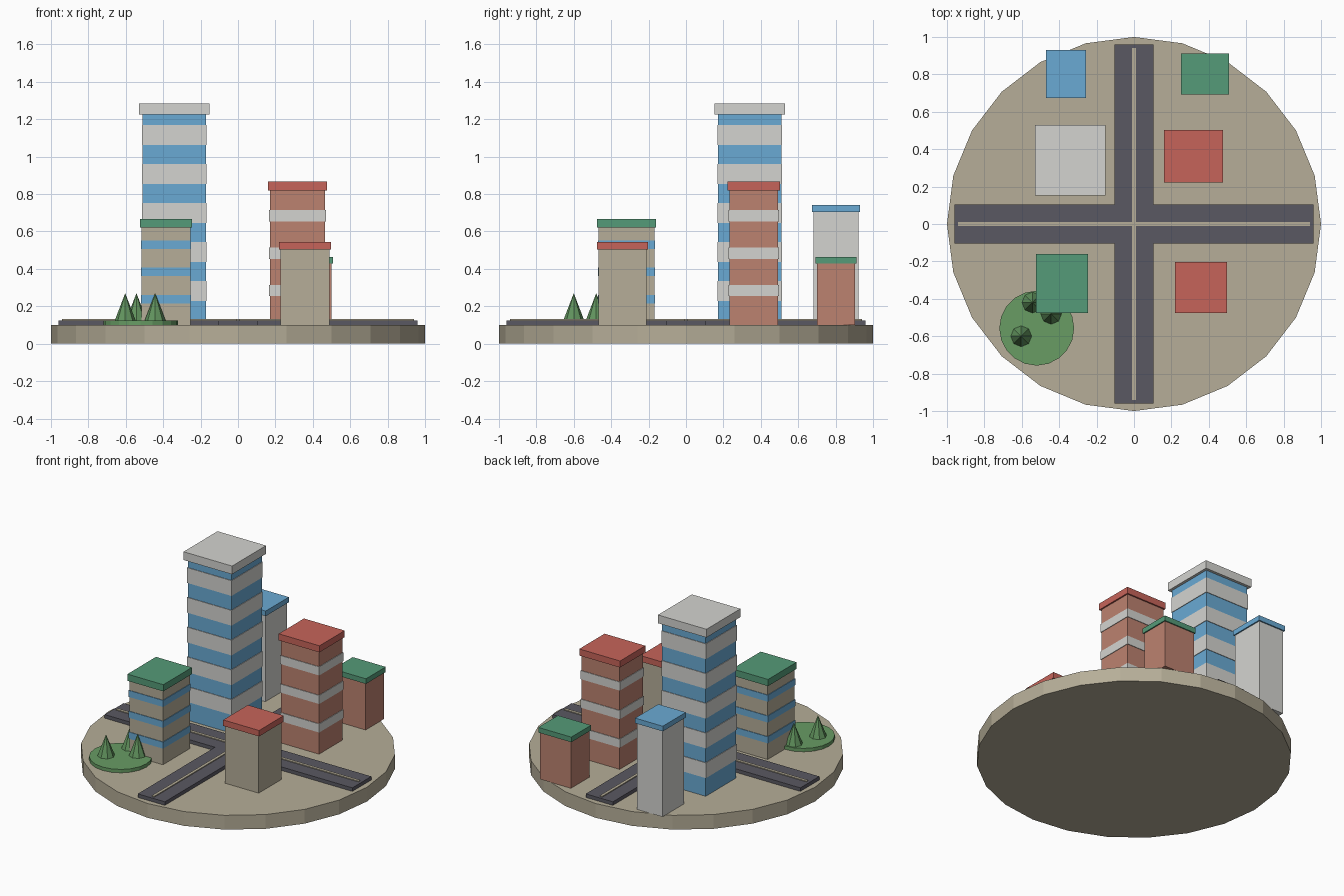
import bpy, bmesh, math

if "Cube" in bpy.data.objects:
    bpy.data.objects.remove(bpy.data.objects["Cube"])

def material(name, r, g, b):
    m = bpy.data.materials.new(name)
    lin = lambda c: ((c / 255 + 0.055) / 1.055) ** 2.4
    m.diffuse_color = (lin(r), lin(g), lin(b), 1)
    m.use_nodes = True
    m.node_tree.nodes["Principled BSDF"].inputs["Base Color"].default_value = m.diffuse_color
    return m

SAND = material("sand", 182, 174, 152)
ASPHALT = material("asphalt", 90, 89, 98)
PALE = material("pale grey", 212, 212, 208)
BLUE = material("glass blue", 106, 170, 212)
BRICK = material("brick", 188, 130, 112)
RED = material("roof red", 198, 100, 90)
GREEN = material("roof green", 85, 155, 120)
GRASS = material("grass", 104, 156, 100)
PINE = material("pine", 98, 148, 94)

def finish(name, bm, mat):
    bmesh.ops.recalc_face_normals(bm, faces=bm.faces)
    me = bpy.data.meshes.new(name)
    bm.to_mesh(me)
    bm.free()
    me.materials.append(mat)
    ob = bpy.data.objects.new(name, me)
    bpy.context.collection.objects.link(ob)
    return ob

def prism(name, pts, z0, z1, mat):
    """Upright solid from a flat outline."""
    bm = bmesh.new()
    face = bm.faces.new([bm.verts.new((x, y, z0)) for x, y in pts])
    top = bmesh.ops.extrude_face_region(bm, geom=[face])["geom"]
    bmesh.ops.translate(bm, vec=(0, 0, z1 - z0),
                        verts=[v for v in top if isinstance(v, bmesh.types.BMVert)])
    return finish(name, bm, mat)

def box(name, x, y, w, d, z0, z1, mat):
    pts = [(x + sx * w / 2, y + sy * d / 2)
           for sx, sy in ((-1, -1), (1, -1), (1, 1), (-1, 1))]
    return prism(name, pts, z0, z1, mat)

def ring(x, y, r, n):
    return [(x + r * math.cos(2 * math.pi * i / n), y + r * math.sin(2 * math.pi * i / n))
            for i in range(n)]

def cross(name, length, half, z0, z1, mat):
    """Plus-shaped slab made by turning one corner four times."""
    pts = []
    for k in range(4):
        c, s = ((1, 0), (0, 1), (-1, 0), (0, -1))[k]
        for x, y in ((length, -half), (length, half), (half, half)):
            pts.append((x * c - y * s, x * s + y * c))
    return prism(name, pts, z0, z1, mat)

GROUND = 0.1

def building(name, x, y, w, d, wall, eave, top, over, roof, bands=(), band_h=0, band_mat=None):
    box(name + "_walls", x, y, w, d, GROUND, eave, wall)
    box(name + "_roof", x, y, w + 2 * over, d + 2 * over, eave, top, roof)
    for i, z in enumerate(bands):
        box(f"{name}_band_{i + 1}", x, y, w + 0.008, d + 0.008,
            z - band_h / 2, z + band_h / 2, band_mat)

# Round base and crossing roads with centre line
prism("base", ring(0, 0, 1, 24), 0, GROUND, SAND)
cross("roads", 0.96, 0.105, GROUND, 0.125, ASPHALT)
cross("road_line", 0.94, 0.01, 0.125, 0.131, SAND)

# Banded buildings
building("tower", -0.341, 0.341, 0.338, 0.338, BLUE, 1.225, 1.283, 0.019, PALE,
         [0.283 + 0.2085 * i for i in range(5)], 0.107, PALE)
building("brick_block", 0.318, 0.362, 0.296, 0.26, BRICK, 0.82, 0.866, 0.01, RED,
         [0.284 + 0.2 * i for i in range(3)], 0.06, PALE)
building("office", -0.385, -0.318, 0.26, 0.298, SAND, 0.62, 0.667, 0.009, GREEN,
         [0.238 + 0.146 * i for i in range(3)], 0.046, BLUE)

# Plain buildings
building("front_house", 0.358, -0.34, 0.26, 0.255, SAND, 0.503, 0.545, 0.009, RED)
building("rear_house", 0.38, 0.801, 0.24, 0.203, BRICK, 0.428, 0.464, 0.008, GREEN)
building("rear_block", -0.364, 0.802, 0.196, 0.238, PALE, 0.705, 0.741, 0.009, BLUE)

# Park with trees
prism("park", ring(-0.52, -0.557, 0.2, 20), GROUND, 0.124, GRASS)
for i, (x, y) in enumerate(((-0.603, -0.6), (-0.543, -0.42), (-0.443, -0.48))):
    bm = bmesh.new()
    bmesh.ops.create_cone(bm, cap_ends=True, segments=8, radius1=0.056, radius2=0, depth=0.146)
    bmesh.ops.translate(bm, verts=bm.verts, vec=(x, y, 0.197))
    finish(f"tree_{i + 1}", bm, PINE)
